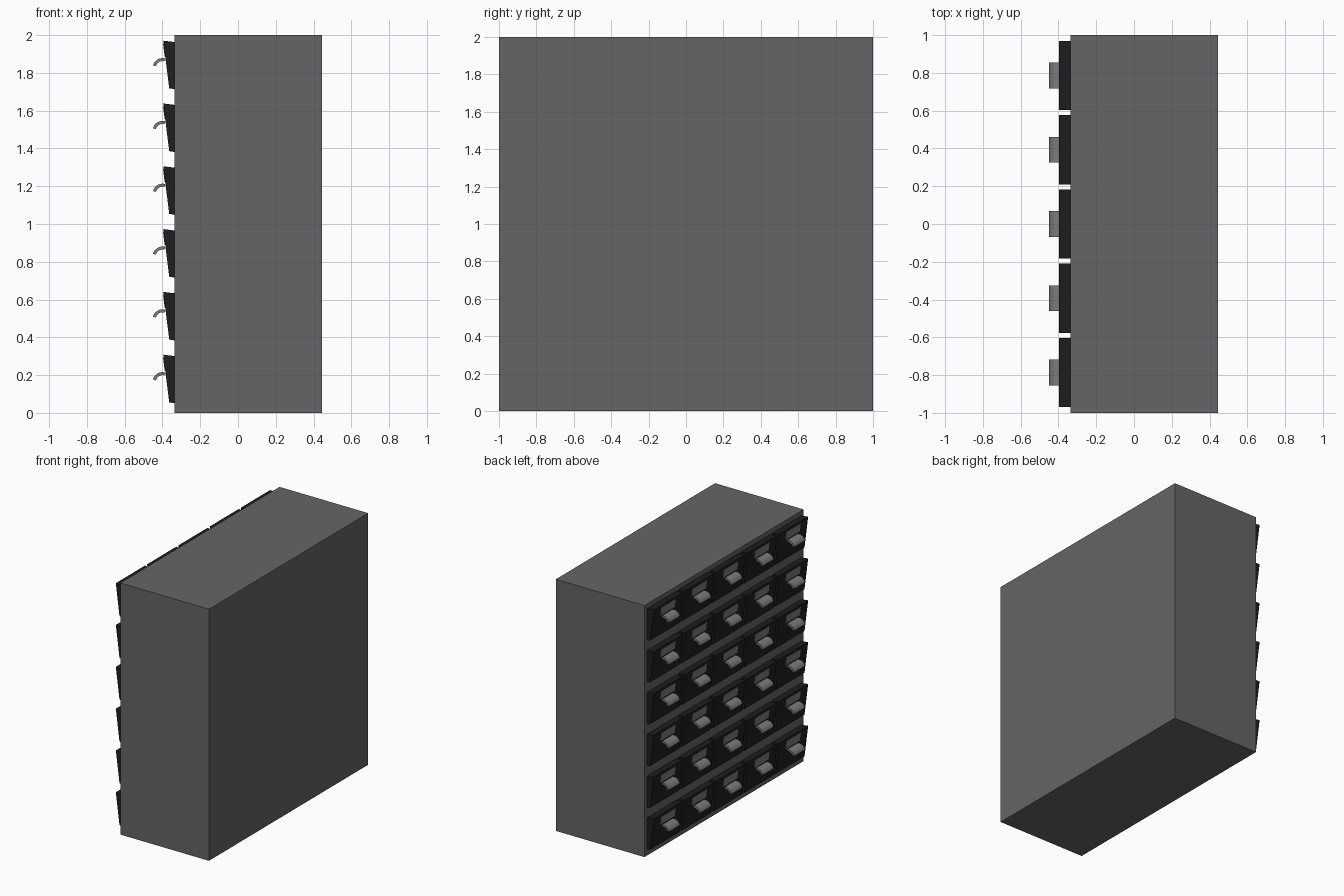
import bpy, math

if "Cube" in bpy.data.objects:
    bpy.data.objects.remove(bpy.data.objects["Cube"])


def material(name, c):
    m = bpy.data.materials.new(name)
    m.diffuse_color = (c, c, c, 1)
    m.use_nodes = True
    m.node_tree.nodes["Principled BSDF"].inputs["Base Color"].default_value = m.diffuse_color
    return m


def extrude_y(name, profile, y0, y1, mat):
    """Solid from an (x, z) outline swept along y."""
    n = len(profile)
    verts = [(x, y, z) for y in (y0, y1) for x, z in profile]
    faces = [tuple(range(n)), tuple(range(2 * n - 1, n - 1, -1))]
    faces += [(i, i + n, (i + 1) % n + n, (i + 1) % n) for i in range(n)]
    me = bpy.data.meshes.new(name)
    me.from_pydata(verts, [], faces)
    me.materials.append(mat)
    ob = bpy.data.objects.new(name, me)
    bpy.context.collection.objects.link(ob)
    return ob


body_mat = material("body_grey", 0.13)
dark = material("drawer_black", 0.013)
metal = material("handle_grey", 0.2)

# cabinet body
extrude_y("cabinet_body", [(-0.335, 0), (0.445, 0), (0.445, 2), (-0.335, 2)], -1, 1, body_mat)

# leaning drawer front, z measured from its lower edge
front = [(-0.33, 0), (-0.364, 0.006), (-0.396, 0.258), (-0.33, 0.25)]


def face_x(z):
    return -0.364 - 0.032 * (z - 0.006) / 0.252


# label plate lying on the sloping face
plate = [(face_x(z) + d, z) for z, d in ((0.175, 0), (0.175, -0.003), (0.24, -0.003), (0.24, 0))]

# curved pull: outer arc then inner arc
angles = [math.radians(75 + 90 * i / 8) for i in range(9)]
pull = [(-0.399 + 0.053 * math.cos(a), 0.113 + 0.053 * math.sin(a)) for a in angles]
pull += [(-0.399 + 0.037 * math.cos(a), 0.113 + 0.037 * math.sin(a)) for a in reversed(angles)]

for row in range(6):
    z0 = 0.05 + row * 0.3325
    for col in range(5):
        y = (col - 2) * 0.393
        up = lambda prof: [(x, z + z0) for x, z in prof]
        tag = f"_{row + 1}_{col + 1}"
        extrude_y("drawer_front" + tag, up(front), y - 0.183, y + 0.183, dark)
        extrude_y("label_plate" + tag, up(plate), y - 0.09, y + 0.09, metal)
        h = extrude_y("drawer_pull" + tag, up(pull), y - 0.068, y + 0.068, metal)
        bpy.ops.object.select_all(action='DESELECT')
        h.select_set(True)
        bpy.context.view_layer.objects.active = h
        bpy.ops.object.shade_smooth_by_angle(angle=math.radians(35))
